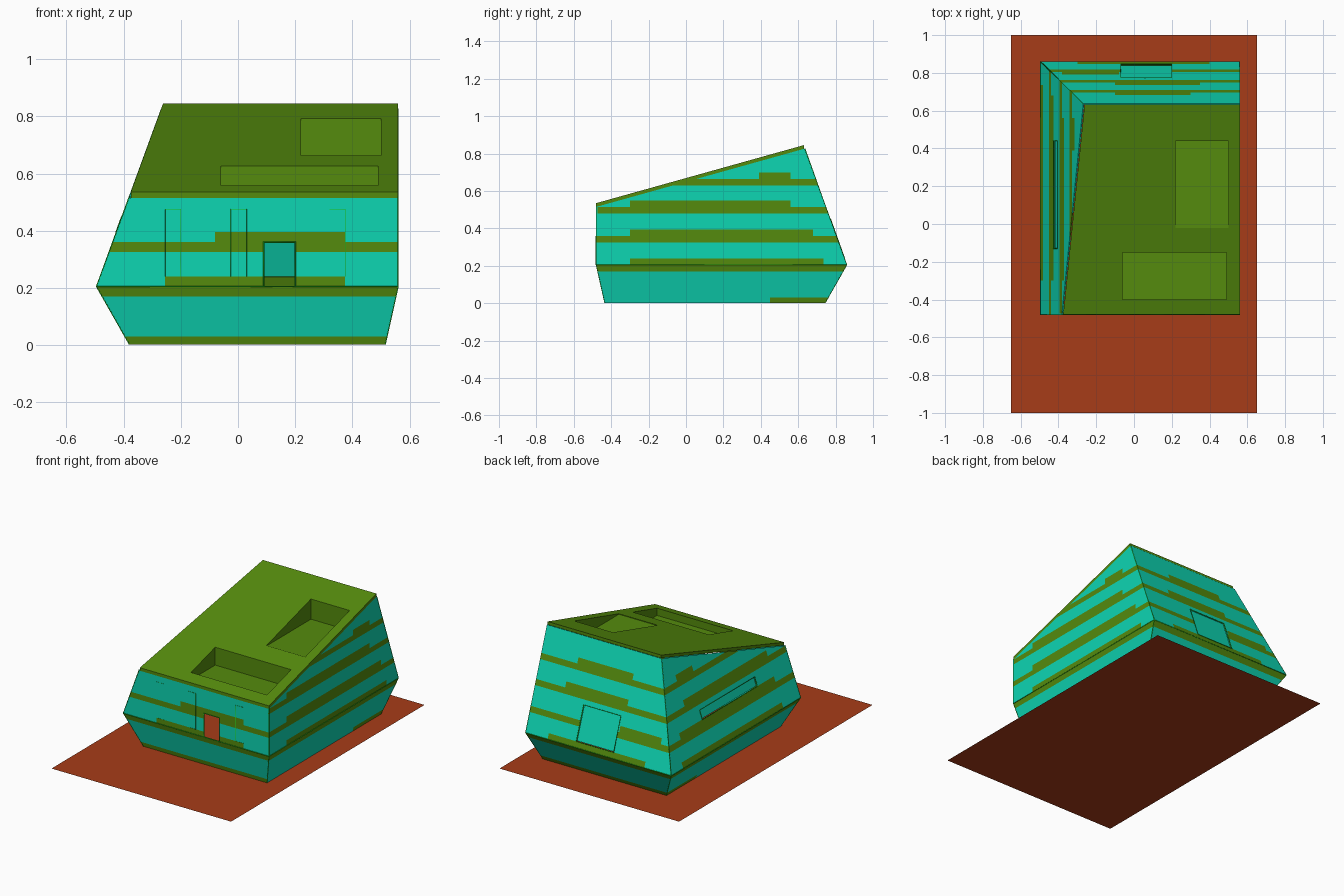
import bpy, bmesh, random
from mathutils import Vector

if "Cube" in bpy.data.objects:
    bpy.data.objects.remove(bpy.data.objects["Cube"])

random.seed(4)


def material(name, rgb):
    m = bpy.data.materials.new(name)
    m.diffuse_color = (*rgb, 1)
    m.use_nodes = True
    m.node_tree.nodes["Principled BSDF"].inputs["Base Color"].default_value = m.diffuse_color
    return m


TEAL = material("teal_cladding", (0.004, 0.67, 0.45))
OLIVE = material("olive_cladding", (0.09, 0.26, 0.004))
EARTH = material("red_earth", (0.39, 0.045, 0.009))
TRIM = material("green_trim", (0.01, 0.5, 0.01))

WAIST, EAVE, SLOPE, SLAB = 0.205, 0.535, 0.2793, 0.02
COURSES = [0.205, 0.24, 0.325, 0.36, 0.395, 0.45, 0.48, 0.515, 0.55, 0.63, 0.665, 0.70, 0.78, 0.86]
LOW_COURSES = [0.002, 0.03, 0.10, 0.17, 0.205]

# wall: running axis, outward sign, position at waist, position at ground, upper lean
WALLS = {
    "front": (0, -1, -0.48, -0.435, 0.0),
    "right": (1, 1, 0.56, 0.515, 0.0),
    "left": (1, -1, -0.495, -0.38, 0.364),
    "back": (0, 1, 0.86, 0.745, -0.357),
}
# olive boards: start height -> range along the wall
SIDE = {0.205: (-0.3, 0.735), 0.325: (-1, 1), 0.36: (-0.3, 0.68), 0.48: (-1, 1),
        0.515: (-0.3, 0.56), 0.63: (-1, 1), 0.665: (0.39, 0.56)}
BOARDS = {
    "front": {0.205: (-0.255, 0.375), 0.325: (-1, 1), 0.36: (-0.08, 0.375)},
    "right": SIDE, "left": SIDE,
    "back": {0.205: (-0.3, 0.4), 0.325: (-1, 1), 0.36: (-0.38, -0.08), 0.48: (-1, 1),
             0.515: (-0.1, 0.35), 0.63: (-1, 1), 0.665: (-0.1, 0.3)},
}
LOW_BOARDS = {"front": {0.002: (-1, 1), 0.17: (-1, 1)}, "back": {0.002: (-1, 1), 0.17: (-1, 1)},
              "right": {0.002: (0.45, 1), 0.17: (-1, 1)}, "left": {0.002: (0.45, 1), 0.17: (-1, 1)}}
# openings: u0, u1, z0, z1
OPENINGS = {"front": (0.09, 0.20, 0.205, 0.36), "back": (-0.07, 0.20, 0.24, 0.45),
            "left": (-0.13, 0.44, 0.395, 0.45)}


def lean(name, upper):
    _, _, w, g, s = WALLS[name]
    return s if upper else (w - g) / WAIST


def point(name, u, z, upper=True, inset=0.0):
    axis, sign, w = WALLS[name][:3]
    c = w + lean(name, upper) * (z - WAIST) - sign * inset
    return Vector((u, c, z) if axis == 0 else (c, u, z))


def outward(name, upper):
    axis, sign = WALLS[name][:2]
    n = Vector((0, 1, 0) if axis == 0 else (1, 0, 0))
    return (n - Vector((0, 0, lean(name, upper)))) * sign


def roof_z(y):
    return EAVE + SLOPE * (y + 0.48)


def clip(bm, co, no):
    bmesh.ops.bisect_plane(bm, geom=bm.verts[:] + bm.edges[:] + bm.faces[:], dist=1e-5,
                           plane_co=co, plane_no=no, clear_outer=True)


def finish(bm, name, mats):
    me = bpy.data.meshes.new(name)
    bm.to_mesh(me)
    bm.free()
    for m in mats:
        me.materials.append(m)
    ob = bpy.data.objects.new(name, me)
    bpy.context.collection.objects.link(ob)
    return ob


def wall(name, upper):
    """Courses of boards on one wall, trimmed by the neighbouring walls and the roof."""
    bm = bmesh.new()
    rows = COURSES if upper else LOW_COURSES
    boards = (BOARDS if upper else LOW_BOARDS)[name]
    hole = OPENINGS.get(name) if upper else None
    for z0, z1 in zip(rows, rows[1:]):
        cuts = {-1.0, 1.0}
        u = -1 + random.uniform(0.05, 0.15)
        while u < 0.97:
            cuts.add(round(u, 3))
            u += random.uniform(0.1, 0.22)
        olive = boards.get(z0, (2, 2))
        cuts.update(c for c in olive if -1 < c < 1)
        open_row = hole and hole[2] <= z0 and z1 <= hole[3]
        if open_row:
            cuts.update(hole[:2])
        cuts = sorted(cuts)
        for a, b in zip(cuts, cuts[1:]):
            mid = (a + b) / 2
            if open_row and hole[0] < mid < hole[1]:
                continue
            f = bm.faces.new([bm.verts.new(point(name, *p, upper))
                              for p in ((a, z0), (b, z0), (b, z1), (a, z1))])
            f.material_index = int(olive[0] < mid < olive[1])
            f.normal_update()
            if f.normal.dot(outward(name, upper)) < 0:
                f.normal_flip()
    for other in WALLS:
        if other != name:
            clip(bm, point(other, 0, WAIST), outward(other, upper))
    if upper:
        clip(bm, (0, -0.48, EAVE - SLAB), (0, -SLOPE, 1))
    bmesh.ops.remove_doubles(bm, verts=bm.verts[:], dist=1e-4)
    ob = finish(bm, name + ("_upper_wall" if upper else "_lower_wall"), [TEAL, OLIVE])
    mod = ob.modifiers.new("thickness", "SOLIDIFY")
    mod.thickness, mod.offset = 0.006, -1


for wall_name in WALLS:
    wall(wall_name, True)
    wall(wall_name, False)

# window panes set back in the back and left walls
for n in ("back", "left"):
    u0, u1, z0, z1 = OPENINGS[n]
    bm = bmesh.new()
    bm.faces.new([bm.verts.new(point(n, *p, True, 0.008))
                  for p in ((u0, z0), (u1, z0), (u1, z1), (u0, z1))])
    finish(bm, n + "_window_pane", [TEAL])

# sloping roof slab with two openings: x0, x1, y0, y1, floor height
TERRACES = {"front_terrace": (-0.06, 0.49, -0.40, -0.15, 0.51),
            "back_terrace": (0.22, 0.50, -0.02, 0.44, 0.66)}
bm = bmesh.new()
xs = [-0.6, -0.06, 0.22, 0.49, 0.50, 0.56]
ys = [-0.48, -0.40, -0.15, -0.02, 0.44, 0.64]
for x0, x1 in zip(xs, xs[1:]):
    for y0, y1 in zip(ys, ys[1:]):
        mx, my = (x0 + x1) / 2, (y0 + y1) / 2
        if not any(a < mx < b and c < my < d for a, b, c, d, _ in TERRACES.values()):
            bm.faces.new([bm.verts.new((x, y, roof_z(y)))
                          for x, y in ((x0, y0), (x1, y0), (x1, y1), (x0, y1))])
for n in ("left", "back"):
    clip(bm, point(n, 0, WAIST), outward(n, True))
bmesh.ops.remove_doubles(bm, verts=bm.verts[:], dist=1e-4)
top = bm.faces[:]
ext = bmesh.ops.extrude_face_region(bm, geom=top, use_keep_orig=True)
bmesh.ops.translate(bm, vec=(0, 0, -SLAB),
                    verts=[v for v in ext["geom"] if isinstance(v, bmesh.types.BMVert)])
bmesh.ops.recalc_face_normals(bm, faces=bm.faces[:])
finish(bm, "roof", [OLIVE])

# sunken terrace trays with level floors
for name, (x0, x1, y0, y1, z) in TERRACES.items():
    bm = bmesh.new()
    ring = [(x0, y0), (x1, y0), (x1, y1), (x0, y1)]
    low = [bm.verts.new((x, y, z)) for x, y in ring]
    high = [bm.verts.new((x, y, roof_z(y))) for x, y in ring]
    bm.faces.new(low)
    for i in range(4):
        j = (i + 1) % 4
        bm.faces.new((low[j], low[i], high[i], high[j]))
    finish(bm, name, [OLIVE])


def trim(name, paths, radius=0.002):
    cu = bpy.data.curves.new(name, "CURVE")
    cu.dimensions, cu.bevel_depth, cu.bevel_resolution = "3D", radius, 0
    for pts, closed in paths:
        sp = cu.splines.new("POLY")
        sp.points.add(len(pts) - 1)
        sp.use_cyclic_u = closed
        for p, co in zip(sp.points, pts):
            p.co = (*co, 1)
    cu.materials.append(TRIM)
    bpy.context.collection.objects.link(bpy.data.objects.new(name, cu))


# corner and waist trims
waist = [(-0.495, -0.48, WAIST), (0.56, -0.48, WAIST), (0.56, 0.86, WAIST), (-0.495, 0.86, WAIST)]
base = [(-0.38, -0.435, 0.003), (0.515, -0.435, 0.003), (0.515, 0.745, 0.003), (-0.38, 0.745, 0.003)]
eave = [(-0.38, -0.48, 0.52), (0.56, -0.48, 0.52), (0.56, 0.635, 0.826), (-0.268, 0.635, 0.826)]
trim("corner_trim", [(waist, True)] + [(c, False) for c in zip(base, waist, eave)])


def outline(n, u0, u1, z0, z1):
    return [point(n, *p) for p in ((u0, z0), (u1, z0), (u1, z1), (u0, z1))], True


# window frames and slim slot outlines on the front
trim("window_frames", [outline(n, *o) for n, o in OPENINGS.items()], 0.003)
trim("front_slot_outlines", [outline("front", u, u + 0.055, 0.24, 0.475)
                             for u in (-0.255, -0.025, 0.32)], 0.001)

# flat site plate
bm = bmesh.new()
bm.faces.new([bm.verts.new(p) for p in ((-0.65, -1, 0), (0.65, -1, 0), (0.65, 1, 0), (-0.65, 1, 0))])
finish(bm, "site_plate", [EARTH])
